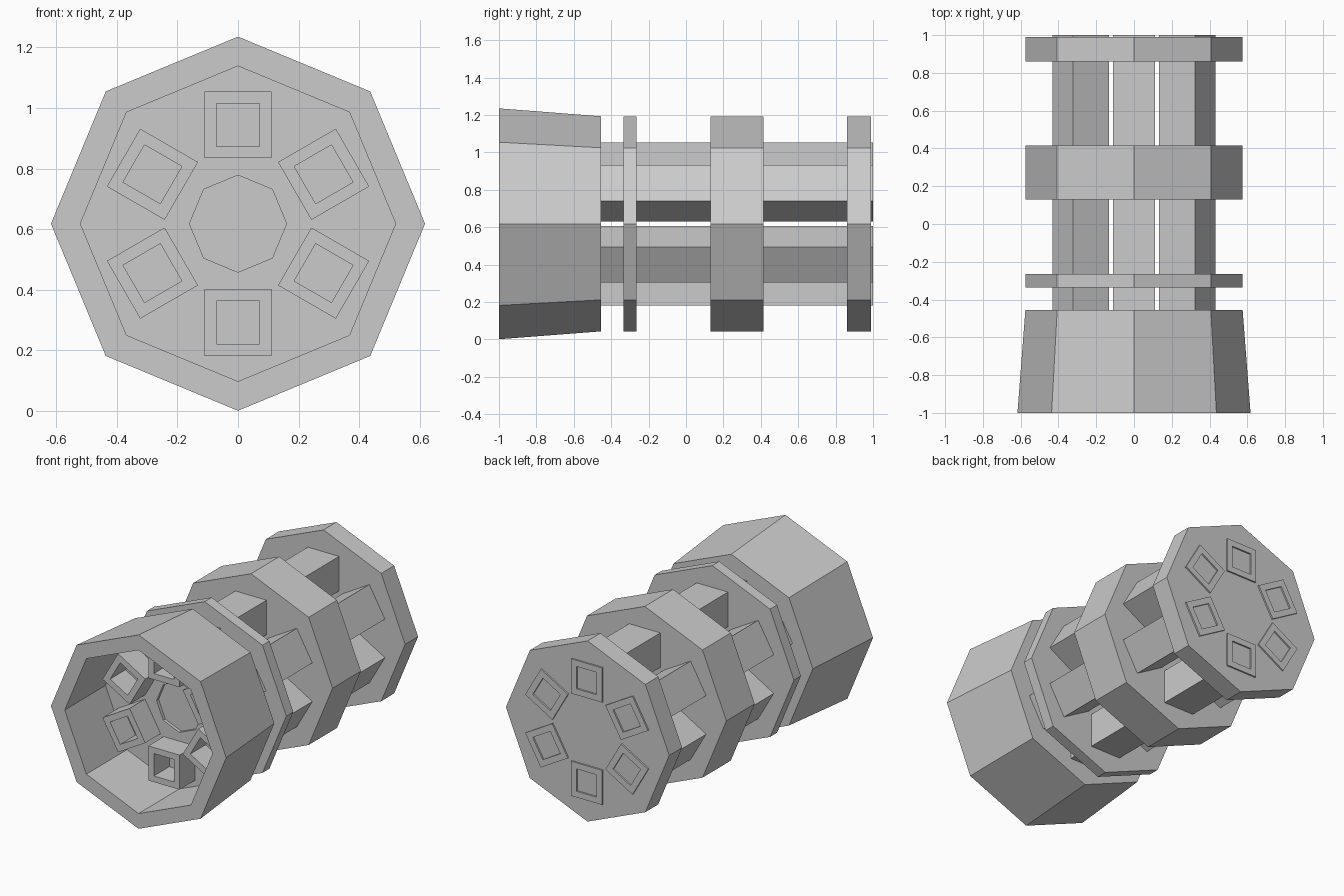
import bpy
import bmesh
from math import cos, sin, pi, sqrt

cube = bpy.data.objects.get("Cube")
if cube:
    bpy.data.objects.remove(cube, do_unlink=True)

CENTRE_Z = 0.618

metal = bpy.data.materials.new("grey metal")
metal.use_nodes = True
grey = (0.6, 0.6, 0.6, 1)
metal.diffuse_color = grey
metal.node_tree.nodes["Principled BSDF"].inputs["Base Color"].default_value = grey


def turned(name, profile, sides, turn=0, x=0, z=0, closed=False):
    """Spin (radius, y) points around the long axis; cap the ends or close the loop."""
    bm = bmesh.new()
    rings = []
    for r, y in profile:
        angles = [turn + 2 * pi * i / sides for i in range(sides)]
        rings.append([bm.verts.new((x + r * cos(a), y, CENTRE_Z + z + r * sin(a)))
                      for a in angles])
    pairs = list(zip(rings, rings[1:]))
    if closed:
        pairs.append((rings[-1], rings[0]))
    else:
        bm.faces.new(rings[0])
        bm.faces.new(rings[-1])
    for a, b in pairs:
        for i in range(sides):
            j = (i + 1) % sides
            bm.faces.new((a[i], a[j], b[j], b[i]))
    bmesh.ops.recalc_face_normals(bm, faces=bm.faces)
    mesh = bpy.data.meshes.new(name)
    bm.to_mesh(mesh)
    bm.free()
    mesh.materials.append(metal)
    obj = bpy.data.objects.new(name, mesh)
    bpy.context.collection.objects.link(obj)
    return obj


# Flared muzzle hood with a deep open front and a shallow central recess
turned("muzzle_hood", [(0.16, -0.57), (0.16, -0.59), (0.52, -0.59),
                       (0.52, -1), (0.617, -1), (0.575, -0.455)], 8)

# Solid clamping discs along the barrels
for name, y0, y1 in (("thin_disc", -0.335, -0.265),
                     ("middle_disc", 0.13, 0.415),
                     ("rear_disc", 0.86, 0.99)):
    turned(name, [(0.575, y0), (0.575, y1)], 8)

# Six hollow square barrels set in a ring
outer, inner = 0.11 * sqrt(2), 0.071 * sqrt(2)
front, back = -0.745, 1.0
for k in range(6):
    a = pi / 2 + k * pi / 3
    turned(f"barrel_{k + 1}", [(outer, front), (outer, back), (inner, back), (inner, front)],
           4, a + pi / 4, 0.326 * cos(a), 0.326 * sin(a), closed=True)
